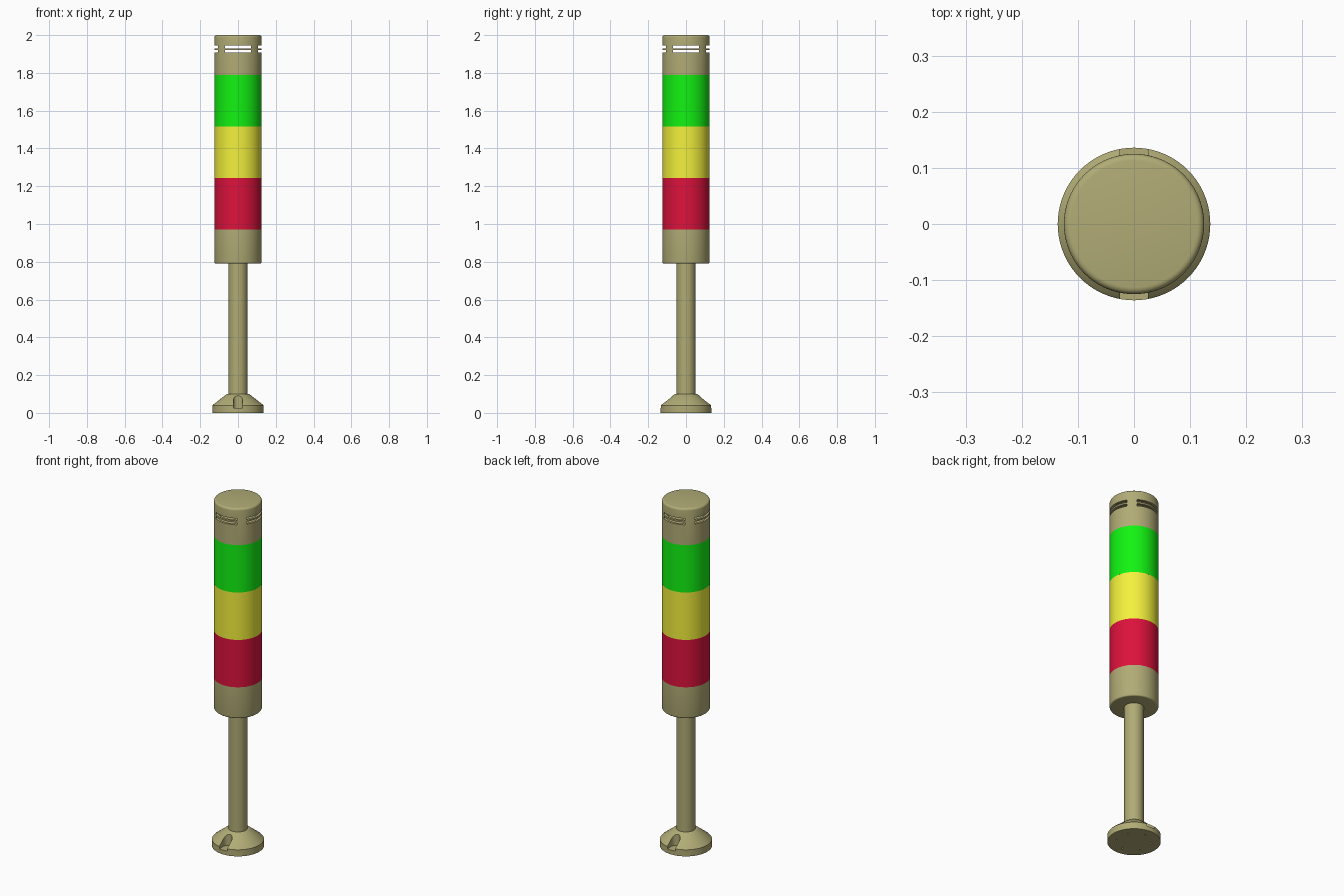
import bpy, bmesh
from math import sin, cos, pi, radians

if "Cube" in bpy.data.objects:
    bpy.data.objects.remove(bpy.data.objects["Cube"])

SEG = 72


def material(name, rgb):
    m = bpy.data.materials.new(name)
    m.diffuse_color = (*rgb, 1)
    m.use_nodes = True
    m.node_tree.nodes["Principled BSDF"].inputs["Base Color"].default_value = m.diffuse_color
    return m


OLIVE = material("olive", (0.44, 0.41, 0.18))
RED = material("red", (0.72, 0.006, 0.045))
YELLOW = material("yellow", (0.90, 0.88, 0.045))
GREEN = material("green", (0.006, 0.90, 0.006))


def add_object(name, bm, mat=None):
    bmesh.ops.recalc_face_normals(bm, faces=bm.faces)
    me = bpy.data.meshes.new(name)
    bm.to_mesh(me)
    bm.free()
    ob = bpy.data.objects.new(name, me)
    bpy.context.collection.objects.link(ob)
    if mat:
        me.materials.append(mat)
    return ob


def lathe(name, profile, mat=None, seg=SEG, centre=(0, 0)):
    """Closed solid of revolution from (radius, z) points, bottom to top."""
    bm = bmesh.new()
    rings = [[bm.verts.new((centre[0] + r * cos(2 * pi * i / seg),
                            centre[1] + r * sin(2 * pi * i / seg), z))
              for i in range(seg)] for r, z in profile]
    for a, b in zip(rings, rings[1:]):
        for i in range(seg):
            j = (i + 1) % seg
            bm.faces.new((a[i], a[j], b[j], b[i]))
    bm.faces.new(rings[0])
    bm.faces.new(rings[-1])
    return add_object(name, bm, mat)


def prism(name, outline, z0, z1):
    bm = bmesh.new()
    face = bm.faces.new([bm.verts.new((x, y, z0)) for x, y in outline])
    ext = bmesh.ops.extrude_face_region(bm, geom=[face])["geom"]
    for v in ext:
        if isinstance(v, bmesh.types.BMVert):
            v.co.z = z1
    return add_object(name, bm)


def box(name, hx, hy, z0, z1):
    return prism(name, [(-hx, -hy), (hx, -hy), (hx, hy), (-hx, hy)], z0, z1)


def activate(ob):
    bpy.ops.object.select_all(action="DESELECT")
    ob.select_set(True)
    bpy.context.view_layer.objects.active = ob


def cut(ob, cutters):
    activate(ob)
    for c in cutters:
        c.hide_render = True
        m = ob.modifiers.new("cut", "BOOLEAN")
        m.operation, m.solver, m.object = "DIFFERENCE", "EXACT", c
        bpy.ops.object.modifier_apply(modifier=m.name)
        bpy.data.objects.remove(c)


def round_edge(r, z, rad, top):
    """Quarter-round profile points for the rim of a cylinder."""
    pts = []
    for k in range(5):
        a = k * pi / 8
        dz = rad * (1 - sin(a))
        pts.append((r - rad * (1 - cos(a)), z - dz if top else z + dz))
    return pts if top else pts[::-1]


# Conical foot with two screw recesses and six holes underneath
foot = lathe("foot", [(0.136, 0), (0.136, 0.038), (0.132, 0.043),
                      (0.062, 0.098), (0.056, 0.101), (0.045, 0.101)], OLIVE)
cutters = []
for s in (-1, 1):
    arc = [(0.025 * cos(k * pi / 12), s * (0.096 - 0.025 * sin(k * pi / 12)))
           for k in range(13)]
    cutters.append(prism("recess_cutter", arc + [(-0.025, s * 0.16), (0.025, s * 0.16)],
                         0.025, 0.15))
for k in range(6):
    a = radians(30 + 60 * k)
    cutters.append(lathe("hole_cutter", [(0.005, -0.02), (0.005, 0.015)], None, 16,
                         (0.09 * cos(a), 0.09 * sin(a))))
cut(foot, cutters)

# Pole and lower housing
pole = lathe("pole", [(0.05, 0.09), (0.05, 0.80)], OLIVE)
housing = lathe("lower_housing", round_edge(0.125, 0.79, 0.008, False) + [(0.125, 0.97)], OLIVE)

# Three lamp lenses
lenses = [lathe(n + "_lens", [(0.125, z), (0.125, z + 0.2733)], m)
          for n, z, m in (("red", 0.97, RED), ("yellow", 1.2433, YELLOW),
                          ("green", 1.5167, GREEN))]

# Hollow buzzer cap with two rows of four sound slots
cap = lathe("buzzer_cap", [(0.125, 1.79)] + round_edge(0.125, 2.0, 0.012, True), OLIVE)
cutters = [lathe("cavity_cutter", [(0.112, 1.87), (0.112, 1.975)])]
for z in (1.907, 1.930):
    cutters += [box("slot_cutter", 0.068, 0.2, z, z + 0.014),
                box("slot_cutter", 0.2, 0.068, z, z + 0.014)]
cut(cap, cutters)

# Smooth shading with crisp edges
for ob in [foot, pole, housing, cap] + lenses:
    activate(ob)
    bpy.ops.object.shade_smooth_by_angle(angle=radians(30))
